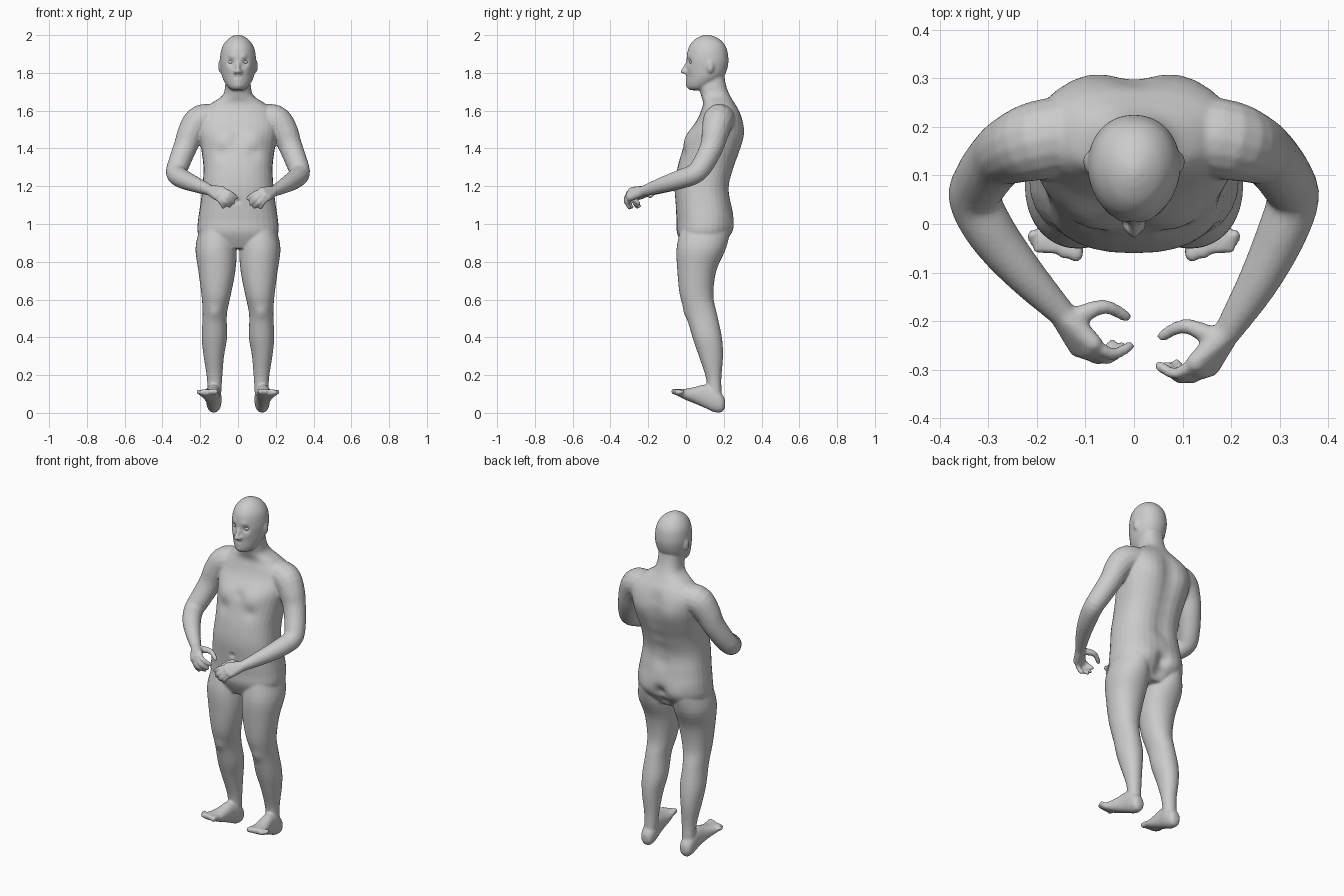
import bpy, bmesh, math
from mathutils import Vector, Matrix

cube = bpy.data.objects.get("Cube")
if cube:
    bpy.data.objects.remove(cube, do_unlink=True)

grey = bpy.data.materials.new("plain grey")
grey.use_nodes = True
grey.diffuse_color = (0.6, 0.6, 0.6, 1)
grey.node_tree.nodes["Principled BSDF"].inputs["Base Color"].default_value = (0.6, 0.6, 0.6, 1)

bm = bmesh.new()
SEGS = 32


def smooth_rows(rows, steps=4):
    """Catmull-Rom interpolation between rows of numbers."""
    out = []
    for i in range(len(rows) - 1):
        a, b, c, d = (rows[max(i - 1, 0)], rows[i], rows[i + 1], rows[min(i + 2, len(rows) - 1)])
        for k in range(steps):
            t = k / steps
            out.append([q + 0.5 * t * (r - p + t * (2 * p - 5 * q + 4 * r - s + t * (3 * (q - r) + s - p)))
                        for p, q, r, s in zip(a, b, c, d)])
    return out + [list(rows[-1])]


def skin_rings(rings):
    vs = [[bm.verts.new(p) for p in ring] for ring in rings]
    n = len(vs[0])
    for lo, hi in zip(vs, vs[1:]):
        for j in range(n):
            bm.faces.new((lo[j], lo[(j + 1) % n], hi[(j + 1) % n], hi[j]))
    bm.faces.new(vs[0][::-1])
    bm.faces.new(vs[-1])


def loft(rows, axis="z", power=2.0, side=1, egg=0.0):
    """Rows: position on axis, centre x, half width, low edge, high edge."""
    rings = []
    for pos, cx, rx, lo, hi in smooth_rows(rows):
        ring = []
        for j in range(SEGS):
            a = 2 * math.pi * j / SEGS
            c, s = math.cos(a), math.sin(a)
            u = math.copysign(abs(c) ** (2 / power), c) * rx * (1 + egg * min(s, 0))
            v = (lo + hi) / 2 + math.copysign(abs(s) ** (2 / power), s) * (hi - lo) / 2
            x = side * (cx + u)
            ring.append((x, v, pos) if axis == "z" else (x, pos, v))
        rings.append(ring)
    skin_rings(rings)


def ball(p, r, scale=(1, 1, 1)):
    m = Matrix.Translation(p) @ Matrix.Diagonal((*scale, 1))
    bmesh.ops.create_uvsphere(bm, u_segments=16, v_segments=10, radius=r, matrix=m)


def tube(points):
    """Round limb through points of x, y, z, radius."""
    pts = smooth_rows(points)
    rings = []
    for i, p in enumerate(pts):
        tangent = Vector(pts[min(i + 1, len(pts) - 1)][:3]) - Vector(pts[max(i - 1, 0)][:3])
        rot = tangent.to_track_quat("Z", "Y").to_matrix()
        angles = [2 * math.pi * j / 16 for j in range(16)]
        rings.append([Vector(p[:3]) + rot @ Vector((math.cos(a), math.sin(a), 0)) * p[3] for a in angles])
    skin_rings(rings)
    for p in (pts[0], pts[-1]):
        ball(p[:3], p[3])


# Torso and neck
loft([(.87, 0, .17, -.01, .18), (.95, 0, .213, -.047, .235), (1.02, 0, .212, -.05, .25),
      (1.1, 0, .2, -.055, .243), (1.2, 0, .188, -.06, .232), (1.3, 0, .183, -.045, .258),
      (1.4, 0, .195, -.015, .293), (1.48, 0, .208, .012, .308), (1.55, 0, .21, .058, .302),
      (1.6, 0, .19, .08, .283), (1.64, 0, .14, .09, .257), (1.68, 0, .082, .08, .233),
      (1.73, 0, .068, .068, .213), (1.8, 0, .065, .08, .2)], power=2.4)

# Head, nose and ears
loft([(1.708, 0, .028, .025, .1), (1.72, 0, .048, .01, .12), (1.745, 0, .068, .005, .16),
      (1.78, 0, .084, .006, .2), (1.82, 0, .092, .005, .218), (1.87, 0, .096, .003, .225),
      (1.93, 0, .087, .012, .215), (1.97, 0, .063, .038, .188), (1.992, 0, .034, .072, .152),
      (2.002, 0, .008, .1, .12)], power=2.15, egg=.12)
tube([(0, .012, 1.865, .009), (0, -.002, 1.835, .01), (0, -.016, 1.808, .013)])
for s in (-1, 1):
    ball((s * .014, -.003, 1.805), .011)
    ball((s * .094, .128, 1.835), .034, (.32, .58, 1))

for s in (-1, 1):
    # Legs
    loft([(.08, .126, .036, .115, .19), (.18, .124, .04, .107, .187), (.3, .128, .054, .068, .196),
          (.4, .125, .067, .034, .19), (.52, .123, .064, 0, .165), (.62, .116, .077, -.032, .145),
          (.75, .112, .098, -.046, .16), (.87, .116, .109, -.05, .21), (.97, .115, .09, -.03, .22)],
         side=s, power=2.1)
    # Feet, raised at the toes
    loft([(.207, .128, .018, .03, .07), (.19, .128, .035, .004, .1), (.15, .128, .041, .004, .14),
          (.1, .132, .039, .026, .15), (.05, .138, .042, .048, .138), (0, .147, .048, .068, .128),
          (-.035, .157, .053, .086, .126), (-.06, .16, .048, .097, .123)],
         axis="y", side=s, power=2.2)
    for i in range(5):
        r = .0165 - .0013 * i
        x = .12 + .022 * i
        tube([(s * x, -.03, .108, r), (s * x, -.062 + .005 * i ** 1.5, .113, r)])

# Arms and hands, the left hand held a little lower and further out
ARM = [(.1, .19, 1.55, .08), (.195, .172, 1.55, .082), (.245, .156, 1.49, .073), (.278, .137, 1.41, .063),
       (.313, .092, 1.32, .058), (.327, .05, 1.268, .054), (.292, -.02, 1.238, .051),
       (.228, -.1, 1.21, .042), (.152, -.18, 1.18, .029)]
FINGERS = [[(.085, -.245, 1.182), (.045, -.268, 1.165), (.01, -.252, 1.14)],
           [(.09, -.255, 1.17), (.055, -.278, 1.14), (.025, -.253, 1.112)],
           [(.1, -.26, 1.155), (.07, -.278, 1.12), (.045, -.248, 1.095)],
           [(.115, -.255, 1.145), (.09, -.27, 1.115), (.077, -.258, 1.09)]]
THUMB = [(.115, -.19, 1.178), (.062, -.17, 1.172), (.017, -.19, 1.147)]
for s, shift in ((-1, Vector((0, 0, 0))), (1, Vector((.042, -.04, -.005)))):
    def place(p, r, w=1.0):
        return (*(Vector((s * p[0], p[1], p[2])) + shift * w), r)
    weights = [0] * (len(ARM) - 3) + [.2, .6, 1]
    tube([place(p[:3], p[3], w) for p, w in zip(ARM, weights)])
    for finger in FINGERS:
        tube([place(p, r) for p, r in zip(finger, (.014, .0125, .011))])
        tube([place(ARM[-1][:3], .027), place(finger[0], .02)])
    tube([place(p, r) for p, r in zip(THUMB, (.021, .015, .012))])

# Fuse all parts into one skin
bmesh.ops.recalc_face_normals(bm, faces=bm.faces)
mesh = bpy.data.meshes.new("parts")
bm.to_mesh(mesh)
bm.free()
body = bpy.data.objects.new("body", mesh)
bpy.context.collection.objects.link(body)
remesh = body.modifiers.new("fuse", "REMESH")
remesh.mode = "VOXEL"
remesh.voxel_size = .0068
soften = body.modifiers.new("soften", "SMOOTH")
soften.factor = .5
soften.iterations = 4
fused = bpy.data.meshes.new_from_object(body.evaluated_get(bpy.context.evaluated_depsgraph_get()))
body.modifiers.clear()
body.data = fused
bpy.data.meshes.remove(mesh)

# Sculpted details: centre, radius, push along y; mirrored off the middle
DETAILS = [((.038, .015, 1.858), .019, .013), ((.036, .008, 1.886), .018, -.005),
           ((0, 0, 1.778), .024, -.009), ((0, -.005, 1.778), .008, .005),
           ((.013, -.003, 1.777), .008, .005), ((0, .005, 1.733), .02, -.006),
           ((.055, .02, 1.82), .025, -.004),
           ((.09, 0, 1.45), .06, -.014), ((.085, -.01, 1.375), .035, .008),
           ((0, 0, 1.46), .03, .006), ((0, -.056, 1.12), .013, .01),
           ((.11, .3, 1.48), .07, .008), ((.1, .24, .965), .07, .014),
           ((0, .25, .97), .035, -.025), ((0, .23, .9), .035, -.02),
           ((.123, 0, .53), .035, -.008)]
DETAILS += [((0, .24 + .06 * min(i / 3, 1), 1.15 + .08 * i), .05, -.011) for i in range(6)]
coords = [0.0] * (3 * len(fused.vertices))
fused.vertices.foreach_get("co", coords)
heights = coords[2::3]
for (x, y, z), radius, push in DETAILS:
    near = [3 * i for i, h in enumerate(heights) if abs(h - z) < 2.4 * radius]
    for cx in {x, -x}:
        for k in near:
            d2 = ((coords[k] - cx) ** 2 + (coords[k + 1] - y) ** 2 + (coords[k + 2] - z) ** 2) / radius ** 2
            if d2 < 6:
                coords[k + 1] += push * math.exp(-d2)
fused.vertices.foreach_set("co", coords)
fused.update()


def finish(data):
    data.materials.clear()
    data.materials.append(grey)
    data.shade_smooth()


finish(fused)

# Eyes
for s, name in ((1, "left_eye"), (-1, "right_eye")):
    bm = bmesh.new()
    ball((s * .037, .032, 1.857), .014, (1.15, 1, .75))
    eye = bpy.data.meshes.new(name)
    bm.to_mesh(eye)
    bm.free()
    bpy.context.collection.objects.link(bpy.data.objects.new(name, eye))
    finish(eye)
